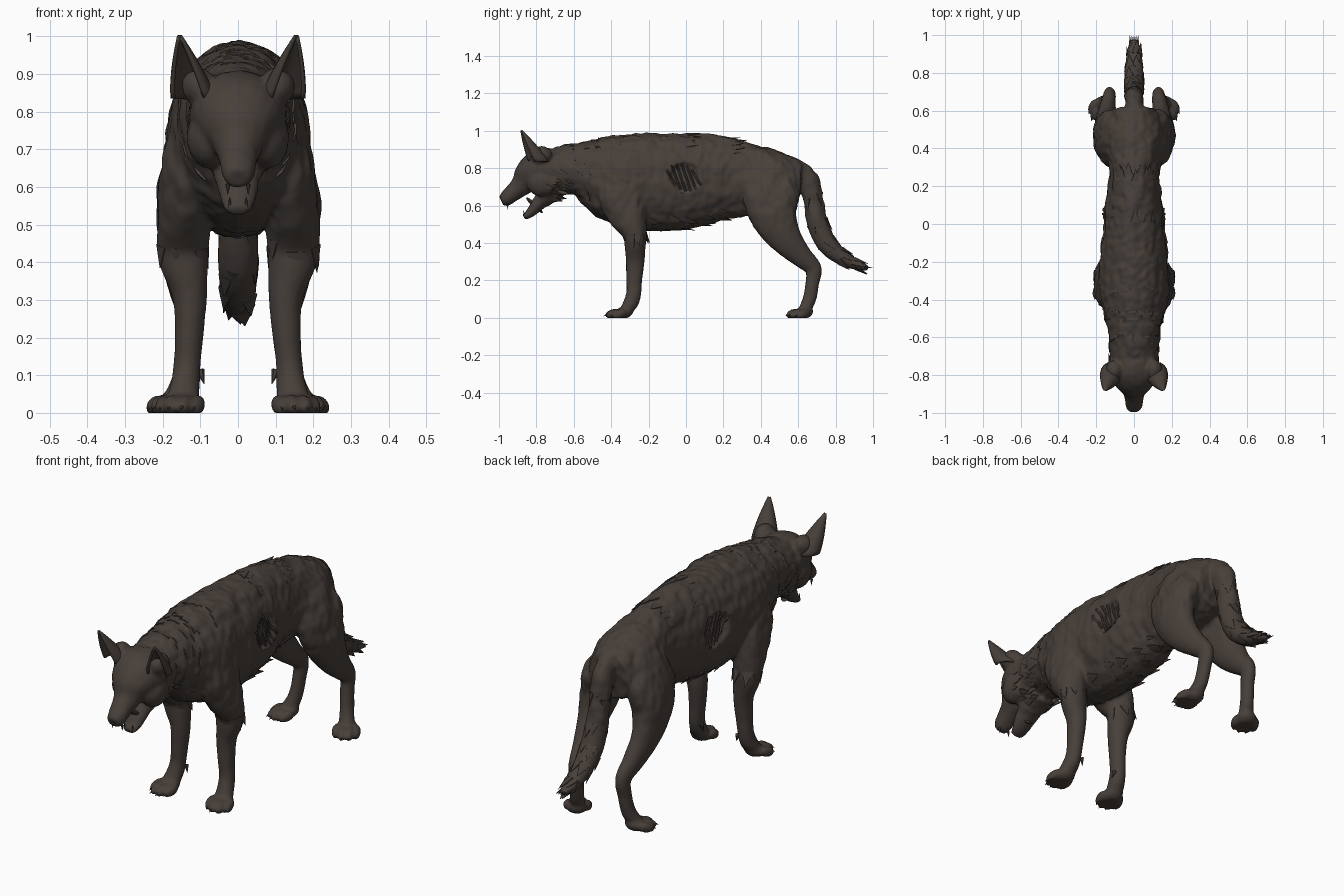
import bpy, bmesh, math, random
from mathutils import Vector, Matrix, noise
from mathutils.bvhtree import BVHTree

random.seed(4)
if "Cube" in bpy.data.objects:
    bpy.data.objects.remove(bpy.data.objects["Cube"])

fur = bpy.data.materials.new("dark brown fur")
fur.use_nodes = True
fur.diffuse_color = (0.062, 0.049, 0.041, 1)
fur.node_tree.nodes["Principled BSDF"].inputs["Base Color"].default_value = fur.diffuse_color
X, BACK = Vector((1, 0, 0)), Vector((0, 1, 0))
SIDES = (1, -1)


def finish(name, bm, angle=40):
    """Turn a bmesh into a smooth shaded object."""
    bmesh.ops.recalc_face_normals(bm, faces=bm.faces)
    mesh = bpy.data.meshes.new(name)
    bm.to_mesh(mesh)
    mesh.materials.append(fur)
    ob = bpy.data.objects.new(name, mesh)
    bpy.context.collection.objects.link(ob)
    bpy.ops.object.select_all(action="DESELECT")
    ob.select_set(True)
    bpy.context.view_layer.objects.active = ob
    bpy.ops.object.shade_smooth_by_angle(angle=math.radians(angle))
    return ob


def spline(rows, steps=4):
    """Catmull-Rom interpolation of station rows."""
    pts = [Vector(r) for r in (rows[0], *rows, rows[-1])]
    out = []
    for a, b, c, d in zip(pts, pts[1:], pts[2:], pts[3:]):
        for t in (i / steps for i in range(steps)):
            out.append(0.5 * (2 * b + (c - a) * t + (2 * a - 5 * b + 4 * c - d) * t * t
                              + (3 * b - a - 3 * c + d) * t ** 3))
    return out + [pts[-1]]


def loft(bm, rows, side=1, n=20):
    """Skin rings (x, y, z, half width, half depth) along a path."""
    st = spline(rows)
    rings = []
    for i, s in enumerate(st):
        tan = (st[min(i + 1, len(st) - 1)] - st[max(i - 1, 0)]).to_3d()
        v = tan.cross(X).normalized()
        ring = []
        for a in (math.tau * k / n for k in range(n)):
            p = s.to_3d() + X * s[3] * math.cos(a) + v * s[4] * math.sin(a)
            ring.append(bm.verts.new((p.x * side, p.y, p.z)))
        rings.append(ring)
    for a, b in zip(rings, rings[1:]):
        for k in range(n):
            bm.faces.new((a[k], a[k - 1], b[k - 1], b[k]))
    bm.faces.new(rings[0])
    bm.faces.new(rings[-1][::-1])


def ball(bm, pos, size, tilt=0.0, yaw=0.0):
    rot = Matrix.Rotation(yaw, 4, "Z") @ Matrix.Rotation(tilt, 4, "X")
    m = Matrix.Translation(pos) @ rot @ Matrix.Diagonal((*size, 1))
    bmesh.ops.create_uvsphere(bm, u_segments=16, v_segments=10, radius=1, matrix=m)


def spike(bm, base, direction, length, width, thick, normal=X):
    """Flattened tapering lock, claw or tooth."""
    z = Vector(direction).normalized()
    x = z.cross(normal).normalized()
    rot = Matrix((x, z.cross(x), z)).transposed().to_4x4()
    m = Matrix.Translation(Vector(base) + z * length * 0.4) @ rot @ Matrix.Diagonal((width, thick, length, 1))
    bmesh.ops.create_cone(bm, cap_ends=True, segments=6, radius1=1, radius2=0.05, depth=1, matrix=m)


def paw_spots():
    """Side, paw centre, outward yaw and the four toe positions of each paw."""
    for s in SIDES:
        for x, y, yaw in ((.15, -.345, .2), (.168, .62, .5)):
            c, turn = Vector((s * x, y, 0)), Matrix.Rotation(s * yaw, 3, "Z")
            yield s * yaw, c, turn, [c + turn @ Vector(t) for t in (
                (-.046, -.02, .02), (-.017, -.045, .022), (.017, -.045, .022), (.046, -.02, .02))]


# --- body: overlapping volumes fused into one skin ---
bm = bmesh.new()
torso = [(-.56, .79, .135, .145), (-.47, .772, .165, .205), (-.37, .745, .185, .24), (-.25, .73, .186, .258),
         (-.1, .724, .175, .262), (.05, .735, .163, .25), (.17, .748, .143, .23), (.28, .74, .135, .208),
         (.4, .733, .15, .187), (.5, .725, .155, .16), (.61, .715, .11, .12)]
head = [(-.42, .78, .16, .19), (-.57, .795, .138, .145), (-.7, .785, .128, .125), (-.78, .79, .128, .115),
        (-.835, .762, .106, .088), (-.876, .712, .068, .062), (-.925, .668, .05, .047),
        (-.965, .636, .043, .04), (-.988, .624, .032, .026)]
jaw = [(-.7, .69, .09, .07), (-.775, .625, .062, .042), (-.83, .562, .046, .026), (-.868, .538, .032, .016)]
tail = [(.54, .78, .05, .065), (.63, .755, .048, .062), (.68, .64, .05, .056), (.705, .5, .053, .057),
        (.755, .395, .053, .054), (.83, .325, .048, .043), (.91, .285, .038, .029), (.975, .266, .02, .014)]
for path in (torso, head, jaw, tail):
    loft(bm, [(0, *r) for r in path])
foreleg = [(.09, -.37, .84, .06, .07), (.122, -.36, .7, .075, .12), (.14, -.315, .56, .072, .11),
           (.147, -.275, .45, .07, .066), (.142, -.272, .38, .062, .056), (.127, -.272, .3, .045, .05),
           (.13, -.277, .2, .038, .043), (.136, -.28, .13, .036, .04), (.14, -.295, .08, .039, .04),
           (.148, -.325, .035, .045, .032)]
hindleg = [(.08, .43, .8, .07, .1), (.118, .45, .66, .085, .155), (.143, .475, .53, .075, .122),
           (.15, .535, .42, .056, .088), (.14, .615, .33, .044, .06), (.13, .68, .265, .034, .046),
           (.132, .676, .19, .031, .037), (.142, .66, .1, .032, .036), (.158, .635, .045, .04, .032)]
for s in SIDES:
    loft(bm, foreleg, s)
    loft(bm, hindleg, s)
    ball(bm, (s * .052, -.856, .792), (.04, .03, .017), .5, s * .4)      # brow
    ball(bm, (s * .075, -.765, .73), (.062, .09, .08), .4)               # cheek
    ball(bm, (s * .105, -.775, .868), (.045, .055, .05), .3)             # ear root
for yaw, c, turn, toes in paw_spots():
    ball(bm, c + turn @ Vector((0, .012, .026)), (.05, .052, .032), .25, yaw)
    for toe in toes:
        ball(bm, toe, (.021, .044, .025), .3, yaw)
ball(bm, (0, -.982, .645), (.03, .016, .016), .5)                        # nose
raw = finish("body_volumes", bm)
mod = raw.modifiers.new("fuse", "REMESH")
mod.mode, mod.voxel_size = "VOXEL", .0085
mod = raw.modifiers.new("soften", "SMOOTH")
mod.factor, mod.iterations = .5, 5
skin = bpy.data.meshes.new_from_object(raw.evaluated_get(bpy.context.evaluated_depsgraph_get()))
bpy.data.objects.remove(raw)
bm = bmesh.new()
bm.from_mesh(skin)
bm.normal_update()
WOUND = Vector((-.01, .75))
# matted coat relief, sunken flank wounds and flat soles
moves = []
for v in bm.verts:
    p = v.co
    coat = min(1, max(.15, (p.z - .4) * 5)) * (.3 if p.y < -.74 else 1)
    q = Vector((p.x * 14, p.y * 14, p.z * 9))
    d = coat * (.009 * noise.noise(q) + .006 * noise.noise(q * 2.3))
    if abs(p.y) < .15 and abs(p.x) > .08:
        r = (Vector((p.y, p.z)) - WOUND).length / .085 + .15 * noise.noise(p * 25)
        d -= .022 * min(1, max(0, (1 - r) * 5))
    moves.append(p + v.normal * d)
for v, p in zip(bm.verts, moves):
    v.co = (p.x, p.y, max(0, p.z))
tree = BVHTree.FromBMesh(bm)
finish("body", bm, 50)


# --- fur locks planted on the skin in rings ---
def locks(name, rings):
    bm = bmesh.new()
    for centre, axis, start, stop, count, size in rings:
        axis = Vector(axis).normalized()
        up = X.cross(axis)
        for i in range(count):
            a = math.radians(start + (stop - start) * (i + random.uniform(.2, .8)) / count)
            out = X * math.sin(a) + up * math.cos(a)
            hit, nor, _, _ = tree.ray_cast(Vector(centre) + axis * random.uniform(-.02, .02), out)
            if hit:
                sz = size * random.uniform(.7, 1.25)
                lean = axis + nor * .12 - Vector((0, 0, .3)) * abs(math.sin(a))
                spike(bm, hit - nor * .005, lean, sz, sz * .4, .009, nor)
    finish(name, bm, 30)


locks("cheek_ruff", [((0, y, .76), BACK, s * 65, s * 160, 8, .06) for y in (-.73, -.67) for s in SIDES])
locks("neck_ruff", [((0, y, .78), BACK, -150, 150, 18, .075) for y in (-.6, -.52)])
locks("back_locks", [((0, y, .75), BACK, -40, 40, 9, .06) for y in (-.47, -.35, .03, .25)])
locks("belly_locks", [((0, y / 20, .7), BACK, 145, 215, 6, .06) for y in range(-4, 5, 2)])
locks("elbow_locks", [((s * .147, -.27, .45), (0, .4, -1), 0, 360, 7, .06) for s in SIDES])
locks("tail_locks", [((0, *a[:2]), (0, b[0] - a[0], b[1] - a[1]), 0, 360, 7, .06)
                     for a, b in zip(tail[2:], tail[3:])])

# --- tail tip ---
bm = bmesh.new()
for i in range(-2, 3):
    spike(bm, (i * .009, .93, .275), (i * .03, 1, -.12), .075, .014, .01, Vector((0, 0, 1)))
finish("tail_tip", bm)

# --- exposed ribs in the flank wounds ---
bm = bmesh.new()
for s in SIDES:
    for i in range(6):
        half = .075 * math.sqrt(1 - ((i - 2.5) / 3) ** 2)
        path = []
        for t in (-1, -.5, 0, .5, 1):
            y, z = WOUND.x - .07 + i * .027 - t * .025, WOUND.y + t * half
            hit = tree.ray_cast(Vector((s, y, z)), X * -s)[0]
            path.append((abs(hit.x) - .001, y, z, .008, .007))
        loft(bm, path, s, 8)
finish("ribs", bm)

# --- ears: cupped shells opening forward and outward ---
for s, label in ((1, "left_ear"), (-1, "right_ear")):
    bm = bmesh.new()
    grid = []
    for t in (i / 9 for i in range(10)):
        c = Vector((.118, -.79, .835)).lerp(Vector((.155, -.88, 1.0)), t)
        r = .054 * (1 - t ** 1.25) * (1 + .1 * t) + .002
        arc = [math.radians(-130 + 260 * k / 12) - .35 for k in range(13)]
        grid.append([bm.verts.new((s * (c.x + r * math.sin(a)), c.y + r * math.cos(a), c.z)) for a in arc])
    for a, b in zip(grid, grid[1:]):
        for k in range(12):
            bm.faces.new((a[k], a[k + 1], b[k + 1], b[k]))
    wall = finish(label, bm, 60).modifiers.new("thickness", "SOLIDIFY")
    wall.thickness, wall.offset = .01, 0

# --- eyes, tongue, teeth and claws ---
eyes, tongue, teeth, claws = (bmesh.new() for _ in range(4))
ball(tongue, (0, -.81, .602), (.03, .06, .012), -.75)
for s in SIDES:
    ball(eyes, (s * .058, -.876, .756), (.018, .016, .015))
    spike(teeth, (s * .027, -.955, .605), (0, .1, -1), .03, .007, .007)
    spike(teeth, (s * .022, -.862, .545), (0, -.3, 1), .034, .007, .007)
    spike(claws, (s * .1, -.265, .11), (-s * .3, -.2, -1), .04, .012, .012)
for _, _, turn, toes in paw_spots():
    for toe in toes:
        spike(claws, toe + turn @ Vector((0, -.03, -.004)), turn @ Vector((0, -1, -.5)), .024, .007, .008)
for name, bm in (("eyes", eyes), ("tongue", tongue), ("teeth", teeth), ("claws", claws)):
    finish(name, bm)
